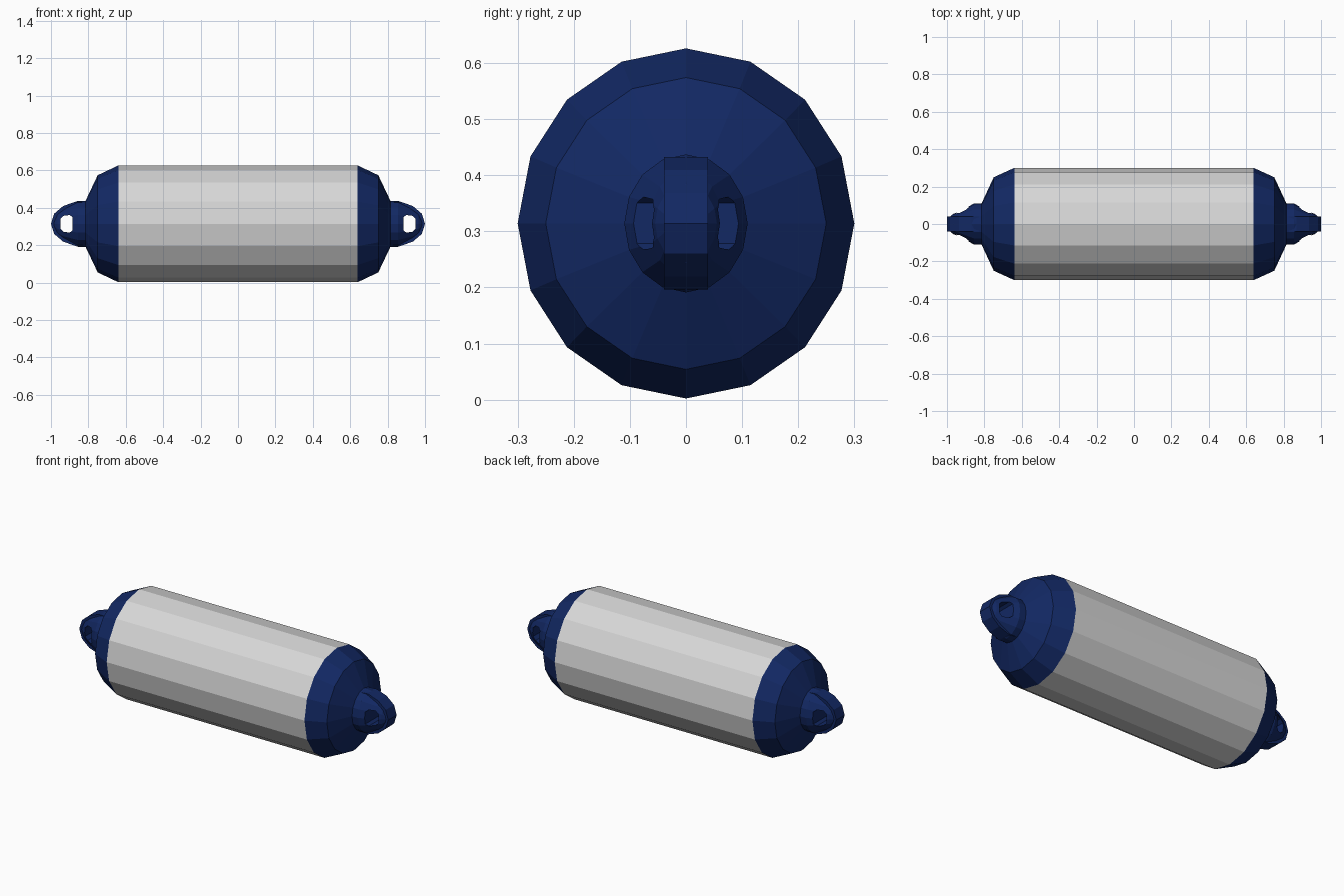
import bpy, bmesh, math

if "Cube" in bpy.data.objects:
    bpy.data.objects.remove(bpy.data.objects["Cube"], do_unlink=True)

CENTRE_Z = 0.314
SIDES = 16


def make_material(name, colour):
    mat = bpy.data.materials.new(name)
    mat.use_nodes = True
    mat.diffuse_color = colour
    mat.node_tree.nodes["Principled BSDF"].inputs["Base Color"].default_value = colour
    return mat


grey = make_material("light grey", (0.68, 0.68, 0.68, 1))
navy = make_material("navy blue", (0.006, 0.021, 0.125, 1))


def finish(name, bm, mat):
    bmesh.ops.recalc_face_normals(bm, faces=bm.faces)
    mesh = bpy.data.meshes.new(name)
    bm.to_mesh(mesh)
    bm.free()
    mesh.materials.append(mat)
    obj = bpy.data.objects.new(name, mesh)
    bpy.context.collection.objects.link(obj)
    return obj


def loft(name, sections, mat, ends=(True, True)):
    """Skin elliptical rings given as (x, y radius, z radius)."""
    bm = bmesh.new()
    rings = []
    for x, ry, rz in sections:
        angles = [math.tau * i / SIDES for i in range(SIDES)]
        rings.append([bm.verts.new((x, ry * math.sin(a), CENTRE_Z + rz * math.cos(a)))
                      for a in angles])
    for a, b in zip(rings, rings[1:]):
        for i in range(SIDES):
            j = (i + 1) % SIDES
            bm.faces.new((a[i], a[j], b[j], b[i]))
    for ring, closed in zip((rings[0], rings[-1]), ends):
        if closed:
            bm.faces.new(ring)
    return finish(name, bm, mat)


def plate(name, outline, half_width, mat):
    """Extrude a side outline of (x, z offset) across y."""
    bm = bmesh.new()
    face = bm.faces.new([bm.verts.new((x, -half_width, CENTRE_Z + z)) for x, z in outline])
    moved = bmesh.ops.extrude_face_region(bm, geom=[face])["geom"]
    bmesh.ops.translate(bm, vec=(0, 2 * half_width, 0),
                        verts=[v for v in moved if isinstance(v, bmesh.types.BMVert)])
    return finish(name, bm, mat)


def boolean(obj, other, operation):
    mod = obj.modifiers.new(operation.lower(), "BOOLEAN")
    mod.operation = operation
    mod.solver = "EXACT"
    mod.object = other
    other.hide_render = True
    other.hide_viewport = True


# Main barrel
loft("barrel", [(-0.64, 0.3, 0.312), (0.64, 0.3, 0.312)], grey, (False, False))

# Rounded caps and rope eyes at both ends
upper = [(0.83, 0.115), (0.87, 0.118), (0.935, 0.095), (0.983, 0.054)]
eye_outline = upper + [(1.0, 0)] + [(x, -z) for x, z in reversed(upper)]
hole_half = [(0.885, 0.036), (0.9, 0.047), (0.932, 0.043), (0.95, 0.025)]
hole_outline = hole_half + [(x, -z) for x, z in reversed(hole_half)]

for side, s in (("left", 1), ("right", -1)):
    loft(side + "_cap", [(s * 0.64, 0.3, 0.312), (s * 0.75, 0.25, 0.26),
                         (s * 0.815, 0.11, 0.123)], navy, (False, True))
    eye = loft(side + "_eye", [(s * 0.8, 0.11, 0.123), (s * 0.855, 0.11, 0.123),
                               (s * 0.935, 0.066, 0.093), (s * 0.965, 0.055, 0.07),
                               (s * 0.99, 0.035, 0.03)], navy)
    rim = plate(side + "_eye_rim", [(s * x, z) for x, z in eye_outline], 0.039, navy)
    hole = plate(side + "_hole_cutter", [(s * x, z) for x, z in hole_outline], 0.2, navy)
    boolean(eye, rim, "UNION")
    boolean(eye, hole, "DIFFERENCE")
